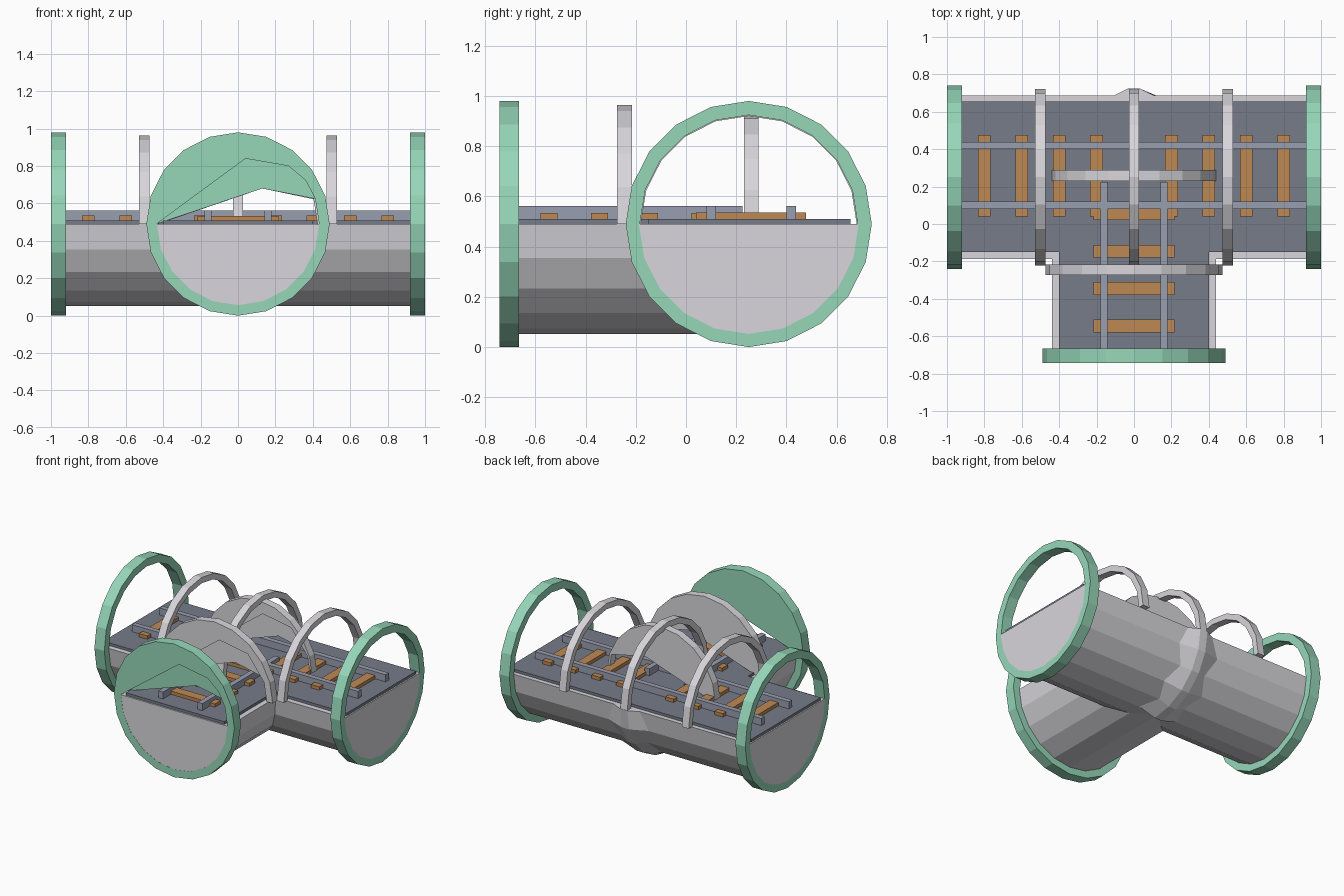
import bpy, bmesh, math

if "Cube" in bpy.data.objects:
    bpy.data.objects.remove(bpy.data.objects["Cube"])

CY, CZ = 0.25, 0.49          # axis of the main tube
STEP = math.radians(18)      # twenty-sided round parts


def mat(name, rgb):
    m = bpy.data.materials.new(name)
    lin = [((c / 255 + 0.055) / 1.055) ** 2.4 for c in rgb]
    m.diffuse_color = (*lin, 1)
    m.use_nodes = True
    m.node_tree.nodes["Principled BSDF"].inputs["Base Color"].default_value = m.diffuse_color
    return m


GREY = mat("light_grey", (216, 214, 219))
GREEN = mat("mint_green", (150, 215, 185))
FLOOR = mat("dark_slate", (118, 124, 138))
RAIL = mat("rail_slate", (153, 159, 176))
WOOD = mat("tie_wood", (190, 137, 84))


def finish(bm, name, material):
    bmesh.ops.recalc_face_normals(bm, faces=bm.faces[:])
    me = bpy.data.meshes.new(name)
    bm.to_mesh(me)
    bm.free()
    me.materials.append(material)
    ob = bpy.data.objects.new(name, me)
    bpy.context.collection.objects.link(ob)
    return ob


def place(axis, u, z, t):
    # u runs across the part, t along its axis
    return (t, CY + u, z) if axis == 'x' else (u, t, z)


def arc(r, k0, k1):
    s = 1 if k1 > k0 else -1
    return [(r * math.cos(k * STEP), CZ + r * math.sin(k * STEP)) for k in range(k0, k1 + s, s)]


def prism(name, pts, axis, lo, hi, material):
    bm = bmesh.new()
    a, b = [[bm.verts.new(place(axis, u, z, t)) for u, z in pts] for t in (lo, hi)]
    bm.faces.new(a)
    bm.faces.new(b)
    n = len(pts)
    for i in range(n):
        j = (i + 1) % n
        bm.faces.new((a[i], a[j], b[j], b[i]))
    return finish(bm, name, material)


def band(name, axis, r_in, r_out, lo, hi, k0, k1, material):
    # rectangular section swept round an arc or full circle
    bm = bmesh.new()
    full = k1 - k0 == 20
    sec = [(r_in, lo), (r_out, lo), (r_out, hi), (r_in, hi)]
    rows = []
    for k in range(k0, k1 + (0 if full else 1)):
        c, s = math.cos(k * STEP), math.sin(k * STEP)
        rows.append([bm.verts.new(place(axis, r * c, CZ + r * s, t)) for r, t in sec])
    for i in range(k1 - k0):
        p, q = rows[i], rows[(i + 1) % len(rows)]
        for j in range(4):
            l = (j + 1) % 4
            bm.faces.new((p[j], p[l], q[l], q[j]))
    if not full:
        bm.faces.new(rows[0])
        bm.faces.new(rows[-1])
    return finish(bm, name, material)


def box(name, x0, x1, y0, y1, z0, z1, material):
    return prism(name, [(x0, z0), (x1, z0), (x1, z1), (x0, z1)], 'y', y0, y1, material)


# Lower half tubes
half = arc(0.438, 10, 20)
prism("main_trough", half, 'x', -1, 1, GREY)
prism("branch_trough", half, 'y', -0.741, CY, GREY)

# Faceted ridge on the back of the junction
bm = bmesh.new()
rows = []
for k in range(0, 6):
    c, s = math.cos(k * STEP), -math.sin(k * STEP)
    w = 0.11 if k % 2 == 0 else 0.17
    rows.append([bm.verts.new((x, CY + r * c, CZ + r * s)) for x, r in
                 ((-w, 0.436), (-0.03, 0.475), (0.03, 0.475), (w, 0.436))])
for p, q in zip(rows, rows[1:]):
    for j in range(3):
        bm.faces.new((p[j], p[j + 1], q[j + 1], q[j]))
bm.faces.new(rows[0])
finish(bm, "junction_ridge", GREY)

# Floors
box("main_floor", -0.99, 0.99, CY - 0.4, CY + 0.405, 0.48, 0.51, FLOOR)
box("branch_floor", -0.4, 0.4, -0.73, -0.15, 0.48, 0.51, FLOOR)

# Rails
for y in (0.1, 0.42):
    box("main_rail", -0.92, 0.92, y - 0.019, y + 0.019, 0.505, 0.562, RAIL)
for x in (-0.16, 0.16):
    box("branch_rail", x - 0.019, x + 0.019, -0.67, 0.225, 0.505, 0.561, RAIL)

# Wooden ties
for i in (-4, -3, -2, -1, 1, 2, 3, 4):
    box("main_tie", i * 0.2 - 0.034, i * 0.2 + 0.034, 0.04, 0.477, 0.505, 0.535, WOOD)
for i in range(4):
    y = 0.055 - i * 0.2
    box("branch_tie", -0.217, 0.217, y - 0.034, y + 0.034, 0.505, 0.534, WOOD)

# End rings
for s in (-1, 1):
    band("main_end_ring", 'x', 0.434, 0.49, *sorted((s * 0.92, s)), 0, 20, GREEN)
band("branch_end_ring", 'y', 0.434, 0.49, -0.742, -0.665, 0, 20, GREEN)

# Arches over the track
for x in (-0.5, 0, 0.5):
    band("main_arch", 'x', 0.43, 0.473, x - 0.028, x + 0.028, 0, 10, GREY)
for y in (-0.245, 0.26):
    r = 0.473 if y < 0 else 0.44
    band("branch_arch", 'y', 0.425, r + 0.001, y - 0.029, y + 0.029, 0, 10, GREY)


# Thin screens filling the upper part of the branch openings
def screens(name, r, front, back, material):
    top = arc(r, 10, 1)
    prism(name + "_front", top + [(0.36, 0.725), (0.27, 0.80), (0.04, 0.84)],
          'y', front, front + 0.004, material)
    prism(name + "_back", top + [(0.13, 0.68)], 'y', back - 0.004, back, material)


screens("end_screen", 0.436, -0.742, -0.665, GREEN)
for y in (-0.245, 0.26):
    screens("arch_screen", 0.427, y - 0.029, y + 0.029, GREY)
